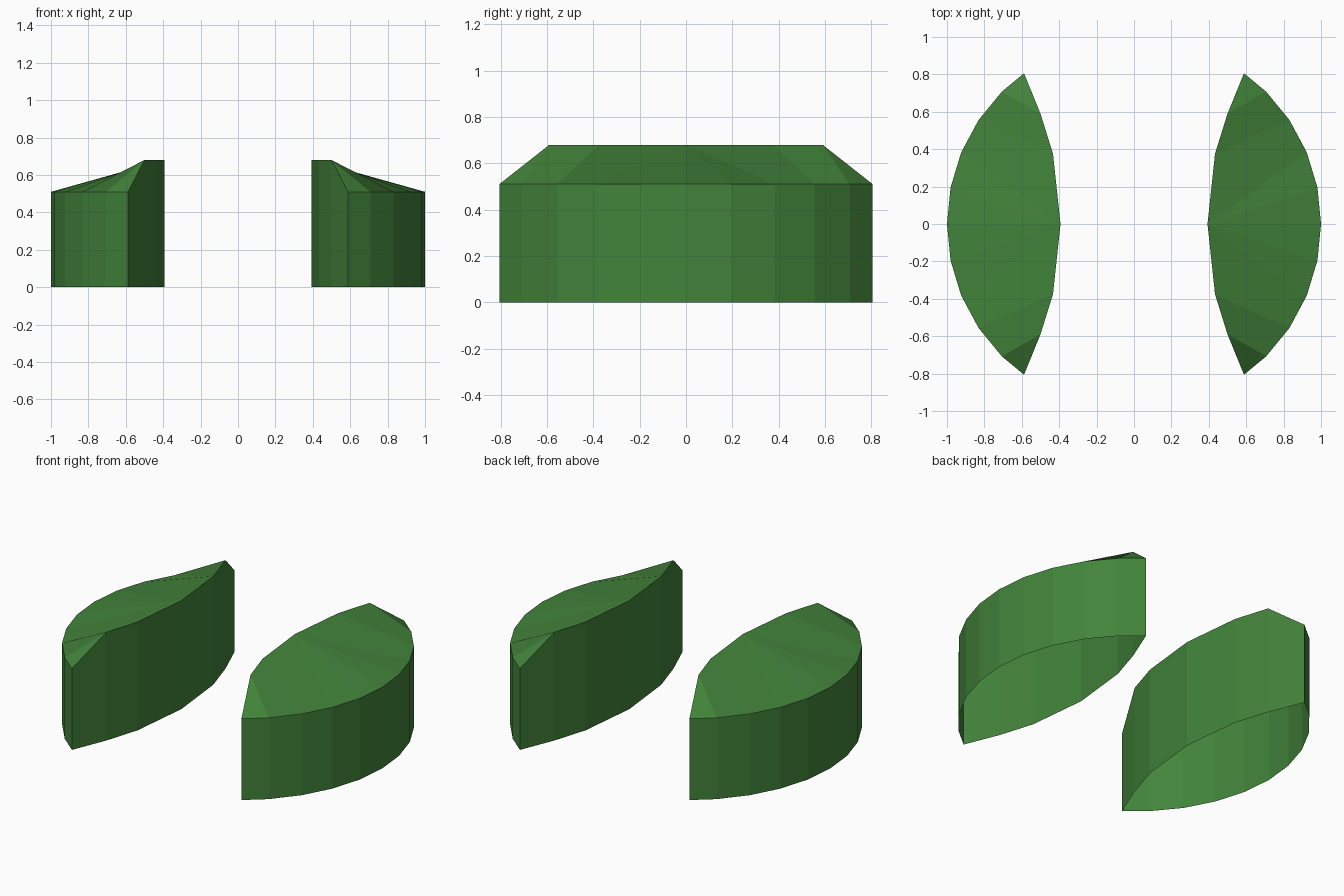
import bpy, bmesh, math

if "Cube" in bpy.data.objects:
    bpy.data.objects.remove(bpy.data.objects["Cube"])

BASE_H, RIDGE_H = 0.51, 0.68
STEP = math.radians(11.25)

green = bpy.data.materials.new("green")
green.diffuse_color = (0.055, 0.23, 0.043, 1)
green.use_nodes = True
green.node_tree.nodes["Principled BSDF"].inputs["Base Color"].default_value = green.diffuse_color


def make_block(name, sx):
    bm = bmesh.new()

    for sy in (1, -1):
        # half outline: outer arc, pointed tip, shallow inner curve
        outer = [(math.cos(i * STEP), math.sin(i * STEP)) for i in range(5)]
        tip = [(0.588, 0.806)]
        inner = [(0.50, 0.59), (0.433, 0.375), (0.393, 0.0)]
        outline = outer + tip + inner
        heights = [BASE_H] * 6 + [RIDGE_H] * 3
        low = [bm.verts.new((sx * x, sy * y, 0)) for x, y in outline]
        top = [bm.verts.new((sx * x, sy * y, h)) for (x, y), h in zip(outline, heights)]

        # upright walls, underside left open
        for i in range(8):
            bm.faces.new((low[i], low[i + 1], top[i + 1], top[i]))

        # faceted sloping top, from ridge down to the outer arc
        for face in ((6, 5, 4), (6, 4, 3, 7), (7, 3, 2, 8), (8, 2, 1), (8, 1, 0)):
            bm.faces.new([top[i] for i in face])

    # weld the two halves
    bmesh.ops.remove_doubles(bm, verts=bm.verts[:], dist=0.0005)
    bmesh.ops.recalc_face_normals(bm, faces=bm.faces[:])

    mesh = bpy.data.meshes.new(name)
    bm.to_mesh(mesh)
    bm.free()
    mesh.materials.append(green)
    bpy.context.collection.objects.link(bpy.data.objects.new(name, mesh))


make_block("left_block", -1)
make_block("right_block", 1)
